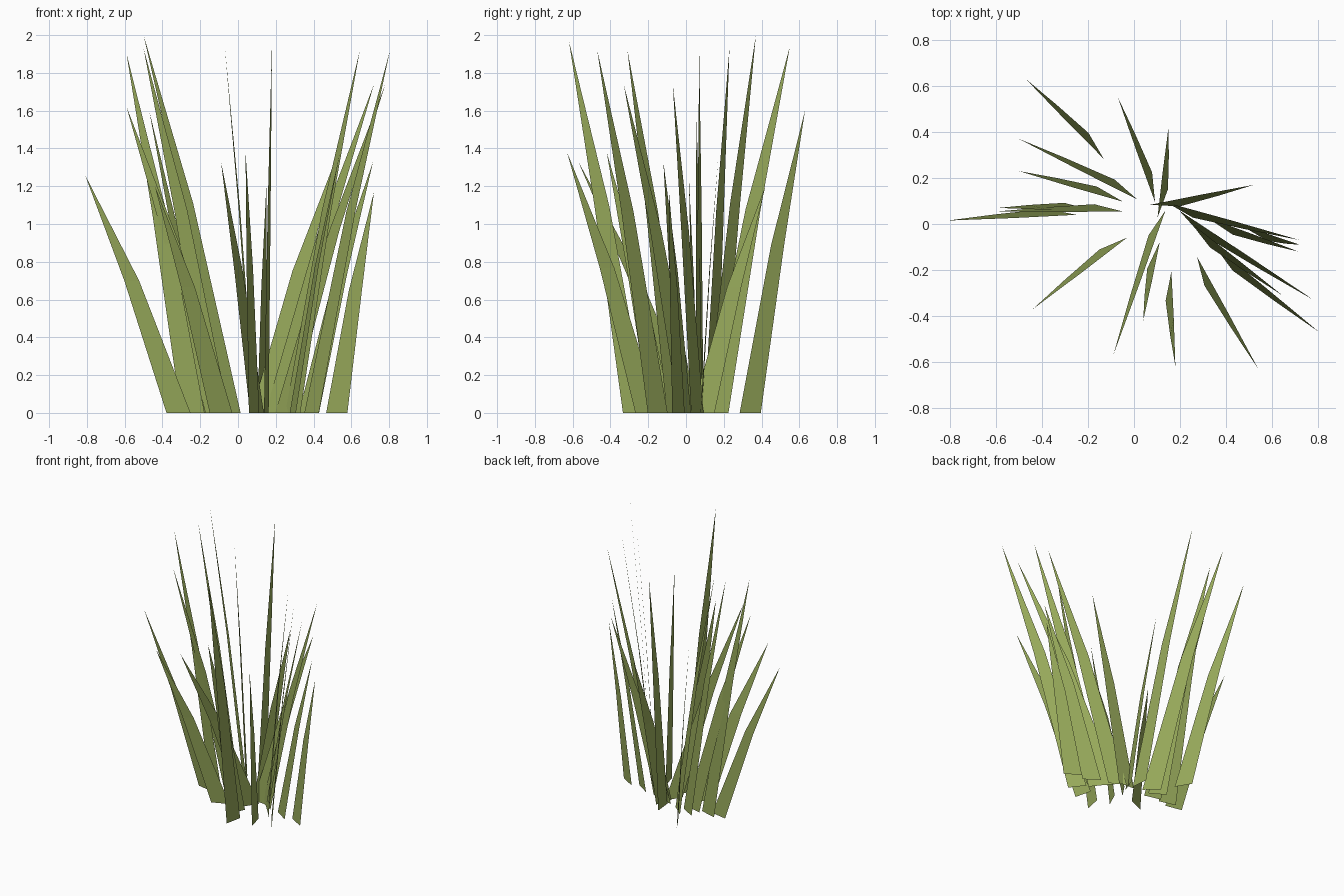
import bpy
import math
from mathutils import Vector

default_cube = bpy.data.objects.get("Cube")
if default_cube:
    bpy.data.objects.remove(default_cube, do_unlink=True)

BASE_WIDTH = 0.13
MID_WIDTH = 0.08
MID_LEAN = 0.5        # share of the sideways lean reached at the bend
MID_HEIGHT = 0.555    # share of the height reached at the bend
TWIST = math.radians(-16)


def make_material(name, colour):
    material = bpy.data.materials.new(name)
    material.use_nodes = True
    material.diffuse_color = colour
    shader = next(n for n in material.node_tree.nodes if n.type == "BSDF_PRINCIPLED")
    shader.inputs["Base Color"].default_value = colour
    shader.inputs["Roughness"].default_value = 0.9
    return material


grass_green = make_material("grass_green", (0.305, 0.392, 0.102, 1))


def make_blade(name, root_x, root_y, tip_x, tip_y, height):
    """A flat blade standing on edge: a tapering quad topped by a pointed triangle."""
    root = Vector((root_x, root_y, 0))
    tip = Vector((tip_x, tip_y, height))
    bend = root.lerp(tip, MID_LEAN)
    bend.z = height * MID_HEIGHT

    # The blade's width runs close to its direction of lean
    angle = math.atan2(tip_y - root_y, tip_x - root_x) + TWIST
    across = Vector((math.cos(angle), math.sin(angle), 0))
    half_base = across * BASE_WIDTH / 2
    half_bend = across * MID_WIDTH / 2

    points = [root - half_base, root + half_base,
              bend + half_bend, bend - half_bend, tip]
    mesh = bpy.data.meshes.new(name)
    mesh.from_pydata(points, [], [(0, 1, 2, 3), (3, 2, 4)])
    mesh.materials.append(grass_green)
    blade = bpy.data.objects.new(name, mesh)
    bpy.context.collection.objects.link(blade)
    return blade


# Each blade: root x, root y, tip x, tip y, height
clumps = {
    "right_blade": [
        (-.24, .075, -.59, .07, 1.9),
        (-.11, .07, -.59, .055, 1.62),
        (-.315, .053, -.81, .015, 1.26),
        (-.09, -.085, -.44, -.37, 1.2),
    ],
    "back_blade": [
        (-.165, .34, -.47, .63, 1.6),
        (-.035, .15, -.5, .37, 2),
        (-.105, .13, -.5, .23, 1.93),
        (.085, .16, -.07, .55, 1.94),
        (.125, .09, .15, .42, 1.2),
    ],
    "left_blade": [
        (.135, .08, .52, .17, 1.35),
        (.2, .06, .72, -.07, 1.74),
        (.523, -.04, .72, -.09, 1.17),
        (.375, -.01, .715, -.12, 1.33),
        (.24, .01, .78, -.33, 1.74),
        (.29, -.05, .645, -.31, 1.92),
        (.39, -.15, .805, -.47, 1.92),
    ],
    "front_blade": [
        (.29, -.205, .54, -.63, 1.38),
        (.15, -.27, .18, -.62, 1.97),
        (.085, -.135, .04, -.42, 1.38),
        (.1, .005, -.09, -.57, 1.33),
    ],
}

for clump_name, blades in clumps.items():
    for number, blade in enumerate(blades, start=1):
        make_blade(f"{clump_name}_{number}", *blade)
